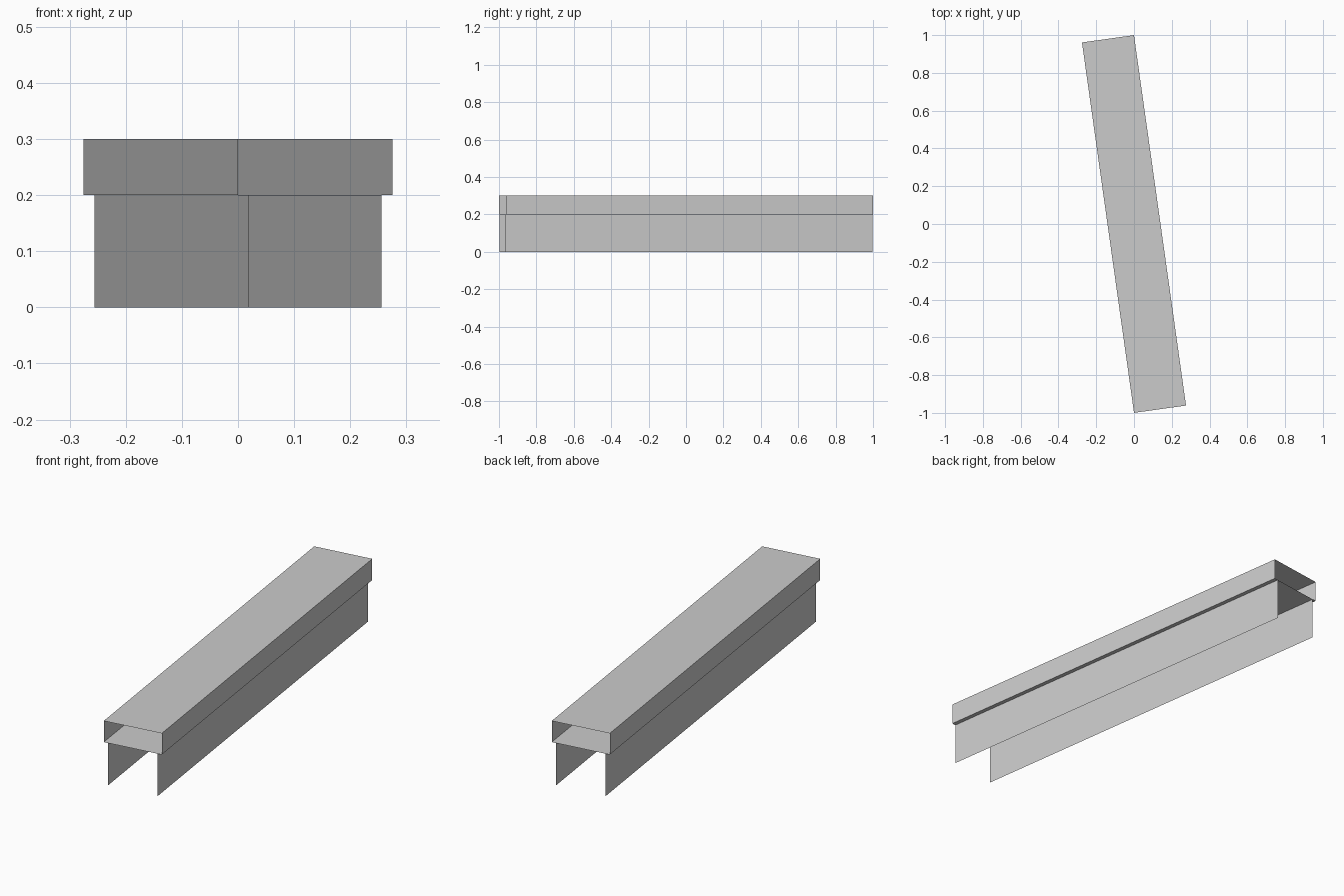
import bpy
import math

cube = bpy.data.objects.get("Cube")
if cube:
    bpy.data.objects.remove(cube, do_unlink=True)

HALF_LENGTH = 0.99
CAP_HALF = 0.139      # half width of the upper channel
WALL_HALF = 0.119     # half width between the lower walls
MID, TOP = 0.2, 0.3
TURN = math.radians(8)

grey = bpy.data.materials.new("plain grey")
grey.use_nodes = True
colour = (0.6, 0.6, 0.6, 1)
grey.diffuse_color = colour
grey.node_tree.nodes["Principled BSDF"].inputs["Base Color"].default_value = colour


def extrude_profile(name, profile, closed=False):
    """Sweep an x-z profile along y as thin sheets, with both ends open."""
    n = len(profile)
    verts = [(x, y, z) for y in (-HALF_LENGTH, HALF_LENGTH) for x, z in profile]
    faces = []
    for i in range(n if closed else n - 1):
        j = (i + 1) % n
        faces.append((i, j, j + n, i + n))
    mesh = bpy.data.meshes.new(name)
    mesh.from_pydata(verts, [], faces)
    mesh.materials.append(grey)
    obj = bpy.data.objects.new(name, mesh)
    obj.rotation_euler.z = TURN
    bpy.context.collection.objects.link(obj)
    return obj


# Upper rectangular channel, open at both ends
extrude_profile("top_channel", [(-CAP_HALF, MID), (CAP_HALF, MID),
                                (CAP_HALF, TOP), (-CAP_HALF, TOP)], closed=True)

# Lower side walls, set in from the channel edges
extrude_profile("left_wall", [(WALL_HALF, 0), (WALL_HALF, MID)])
extrude_profile("right_wall", [(-WALL_HALF, MID), (-WALL_HALF, 0)])
